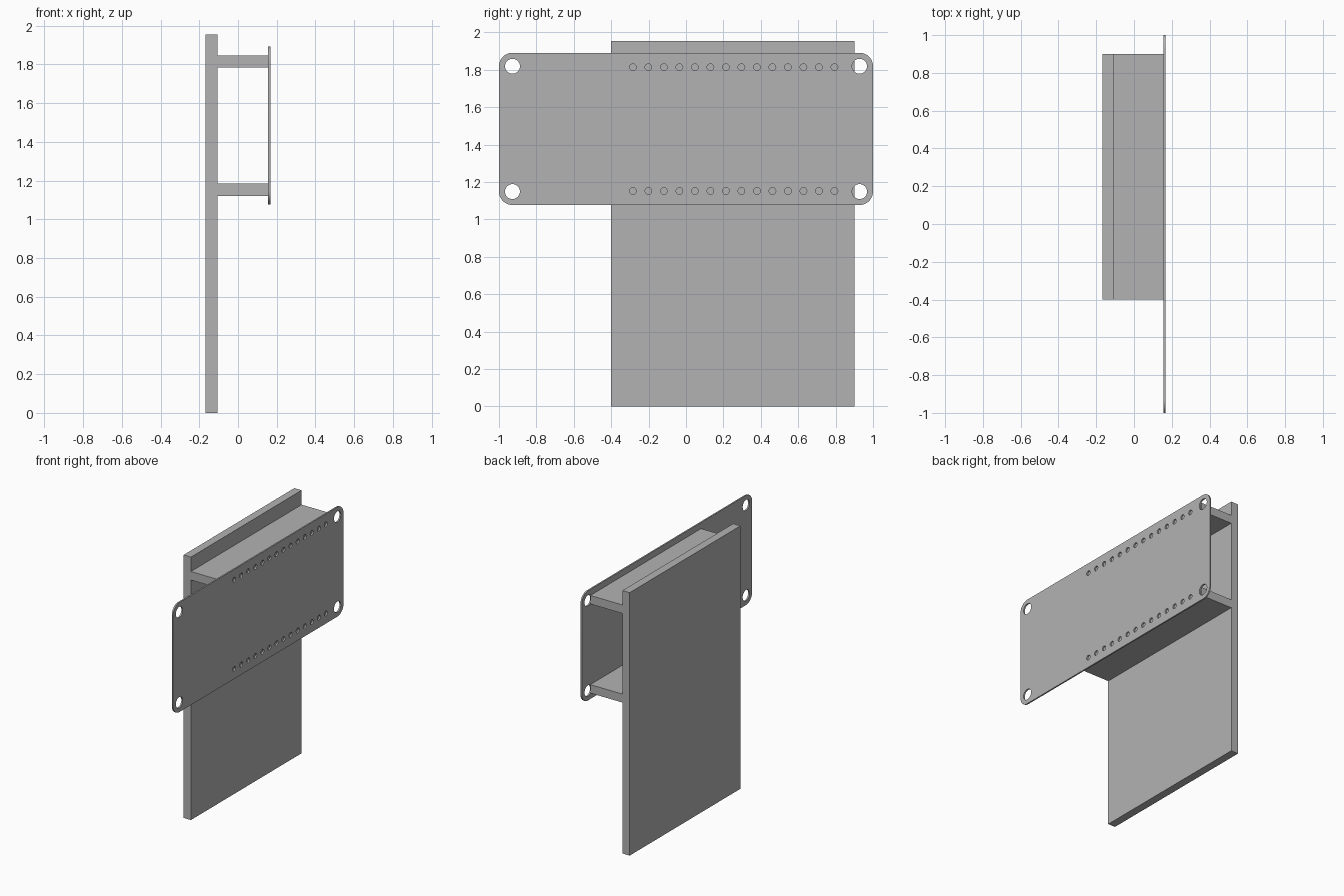
import bpy, math

if "Cube" in bpy.data.objects:
    bpy.data.objects.remove(bpy.data.objects["Cube"])

grey = bpy.data.materials.new("plain grey")
grey.diffuse_color = (0.448, 0.448, 0.448, 1)
grey.use_nodes = True
grey.node_tree.nodes["Principled BSDF"].inputs["Base Color"].default_value = grey.diffuse_color


def box(name, x, y, z):
    """Box from (min, max) pairs on each axis."""
    bpy.ops.mesh.primitive_cube_add(size=1, location=[sum(r) / 2 for r in (x, y, z)])
    ob = bpy.context.object
    ob.name = name
    ob.scale = [r[1] - r[0] for r in (x, y, z)]
    bpy.ops.object.transform_apply(location=False, rotation=False, scale=True)
    ob.data.materials.append(grey)
    return ob


def arc(cx, cy, r, a0, a1, n):
    return [(cx + r * math.cos(math.radians(a0 + (a1 - a0) * i / n)),
             cy + r * math.sin(math.radians(a0 + (a1 - a0) * i / n))) for i in range(n + 1)]


# Upright back panel
SPAN = (-0.4, 0.9)
box("back_panel", (-0.167, -0.107), SPAN, (0, 1.953))

# Two shelves joining the panel to the face plate
for name, z in (("lower_shelf", 1.121), ("upper_shelf", 1.783)):
    box(name, (-0.107, 0.156), SPAN, (z, z + 0.063))

# Face plate: rounded outline with corner holes and two rows of screw holes
Z0, Z1, R = 1.077, 1.891, 0.072
loops = [arc(1 - R, Z1 - R, R, 0, 90, 10) + arc(R - 1, Z1 - R, R, 90, 180, 10)
         + arc(R - 1, Z0 + R, R, 180, 270, 10) + arc(1 - R, Z0 + R, R, 270, 360, 10)]
for z in (Z0 + R, Z1 - R):
    for y in (R - 1, 1 - R):
        loops.append(arc(y, z, 0.04, 0, 360, 32)[:-1])
for z in (1.152, 1.814):
    for i in range(14):
        loops.append(arc(-0.284 + i * 0.0829, z, 0.018, 0, 360, 20)[:-1])

curve = bpy.data.curves.new("face_plate", "CURVE")
curve.dimensions = "2D"
curve.fill_mode = "BOTH"
curve.extrude = 0.0055
for pts in loops:
    s = curve.splines.new("POLY")
    s.points.add(len(pts) - 1)
    for p, (u, v) in zip(s.points, pts):
        p.co = (u, v, 0, 1)
    s.use_cyclic_u = True
plate = bpy.data.objects.new("face_plate", curve)
bpy.context.collection.objects.link(plate)
plate.location.x = 0.1615
plate.rotation_euler = (math.pi / 2, 0, math.pi / 2)
curve.materials.append(grey)
bpy.ops.object.select_all(action="DESELECT")
plate.select_set(True)
bpy.context.view_layer.objects.active = plate
bpy.ops.object.convert(target="MESH")
bpy.ops.object.shade_smooth_by_angle(angle=math.radians(30))
